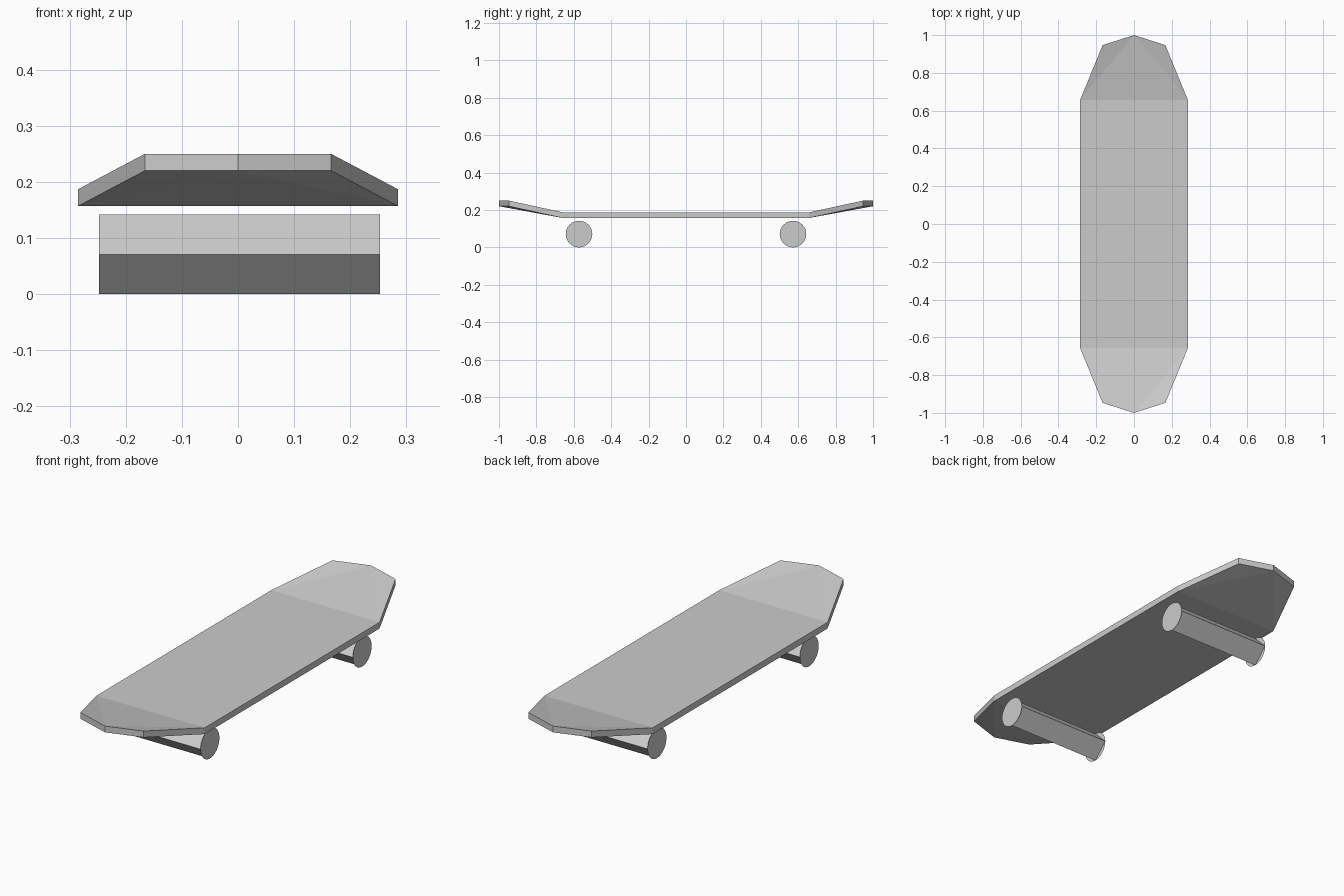
import bpy, bmesh, math
from mathutils import Matrix

if "Cube" in bpy.data.objects:
    bpy.data.objects.remove(bpy.data.objects["Cube"])


def finish(name, bm):
    bmesh.ops.recalc_face_normals(bm, faces=bm.faces[:])
    mesh = bpy.data.meshes.new(name)
    bm.to_mesh(mesh)
    bm.free()
    ob = bpy.data.objects.new(name, mesh)
    bpy.context.collection.objects.link(ob)
    return ob


# Deck: outline with raised nose and tail, each folded as a fan from its tip
THICK = 0.03
outline = [(0.285, -0.657, 0.157), (0.285, 0.657, 0.157),
           (0.166, 0.947, 0.22), (0, 1, 0.22), (-0.166, 0.947, 0.22),
           (-0.285, 0.657, 0.157), (-0.285, -0.657, 0.157),
           (-0.166, -0.947, 0.22), (0, -1, 0.22), (0.166, -0.947, 0.22)]
panels = [(0, 1, 5, 6),
          (1, 2, 3), (1, 3, 5), (3, 4, 5),
          (6, 7, 8), (6, 8, 0), (8, 9, 0)]
bm = bmesh.new()
low = [bm.verts.new(p) for p in outline]
top = [bm.verts.new((x, y, z + THICK)) for x, y, z in outline]
for p in panels:
    bm.faces.new([low[i] for i in reversed(p)])
    bm.faces.new([top[i] for i in p])
for i in range(len(outline)):
    j = (i + 1) % len(outline)
    bm.faces.new((low[i], low[j], top[j], top[i]))
finish("deck", bm)

# Wheel sets: diamond-section axle bar closed by thin round wheel faces
R = 0.071
X0, X1 = -0.248, 0.253
for name, y in (("front", -0.572), ("rear", 0.572)):
    bm = bmesh.new()
    ends = []
    for x in (X0, X1):
        ends.append([bm.verts.new((x, y + R * math.cos(a), R + R * math.sin(a)))
                     for a in (k * math.pi / 2 for k in range(4))])
    for i in range(4):
        j = (i + 1) % 4
        bm.faces.new((ends[0][i], ends[0][j], ends[1][j], ends[1][i]))
    finish(name + "_axle", bm)

    for side, x, turn in (("left", X0, -1), ("right", X1, 1)):
        bm = bmesh.new()
        m = Matrix.Translation((x, y, R)) @ Matrix.Rotation(turn * math.pi / 2, 4, 'Y')
        bmesh.ops.create_circle(bm, cap_ends=True, segments=32, radius=R, matrix=m)
        # face the disc outwards
        bm.normal_update()
        for f in bm.faces:
            if f.normal.x * turn < 0:
                f.normal_flip()
        mesh = bpy.data.meshes.new(f"{name}_{side}_wheel")
        bm.to_mesh(mesh)
        bm.free()
        bpy.context.collection.objects.link(bpy.data.objects.new(mesh.name, mesh))
